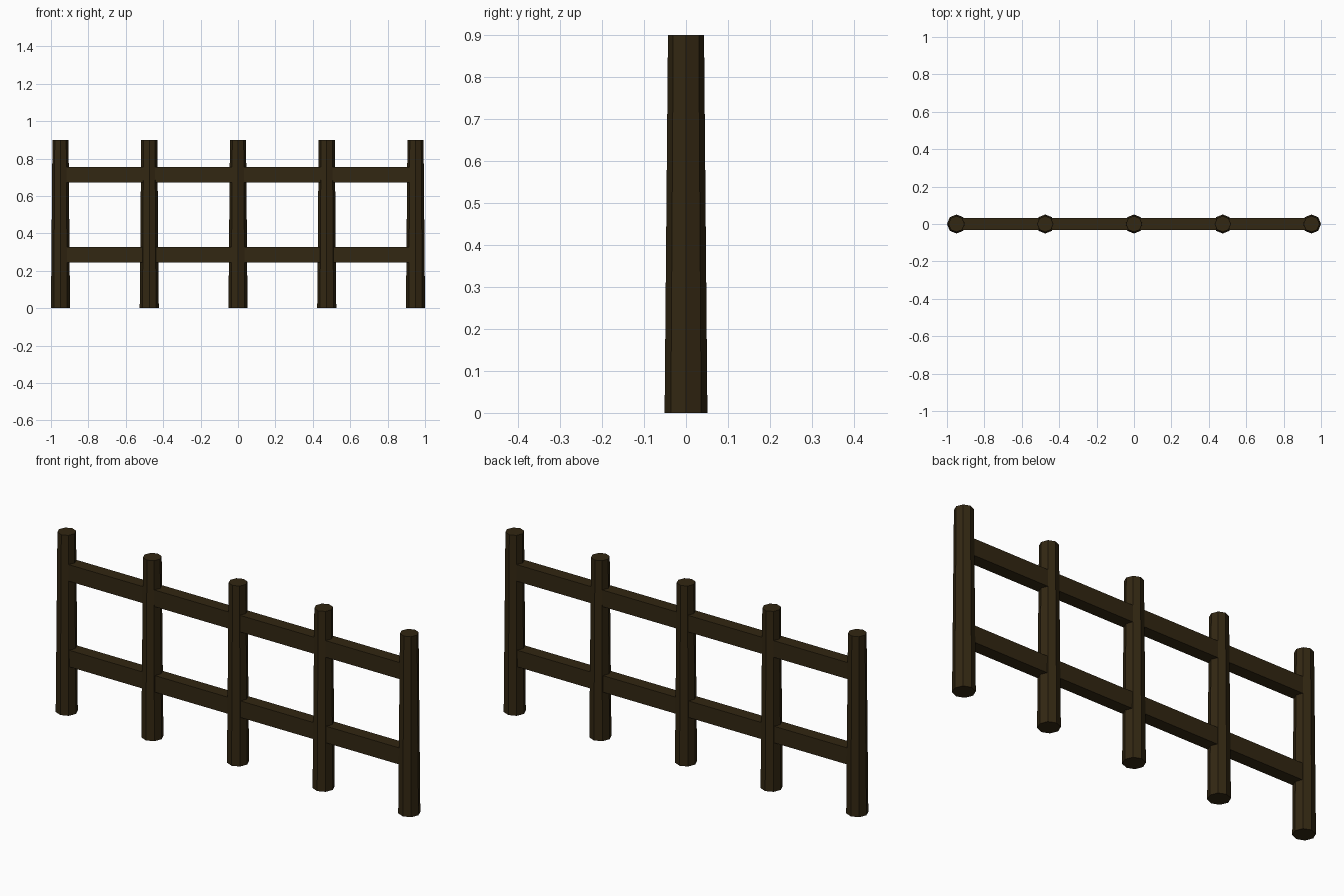
import bpy
import math

if "Cube" in bpy.data.objects:
    bpy.data.objects.remove(bpy.data.objects["Cube"])

wood = bpy.data.materials.new("dark_brown_wood")
wood.diffuse_color = (0.032, 0.020, 0.006, 1.0)
wood.use_nodes = True
wood.node_tree.nodes["Principled BSDF"].inputs["Base Color"].default_value = wood.diffuse_color

HEIGHT = 0.90
POST_X = 0.949      # centre of the end posts
R_BOTTOM, R_TOP = 0.051, 0.043
POSTS = 5


def finish(name):
    obj = bpy.context.object
    obj.name = name
    obj.data.materials.append(wood)
    return obj


# tapered eight-sided posts
for i in range(POSTS):
    x = -POST_X + 2 * POST_X * i / (POSTS - 1)
    bpy.ops.mesh.primitive_cone_add(vertices=8, radius1=R_BOTTOM, radius2=R_TOP,
                                    depth=HEIGHT, location=(x, 0, HEIGHT / 2))
    finish(f"post_{i + 1}")

# horizontal rails running through the posts
for name, z in (("lower_rail", 0.285), ("upper_rail", 0.713)):
    bpy.ops.mesh.primitive_cube_add(size=1, location=(0, 0, z))
    rail = finish(name)
    rail.scale = (2 * POST_X, 0.062, 0.083)
